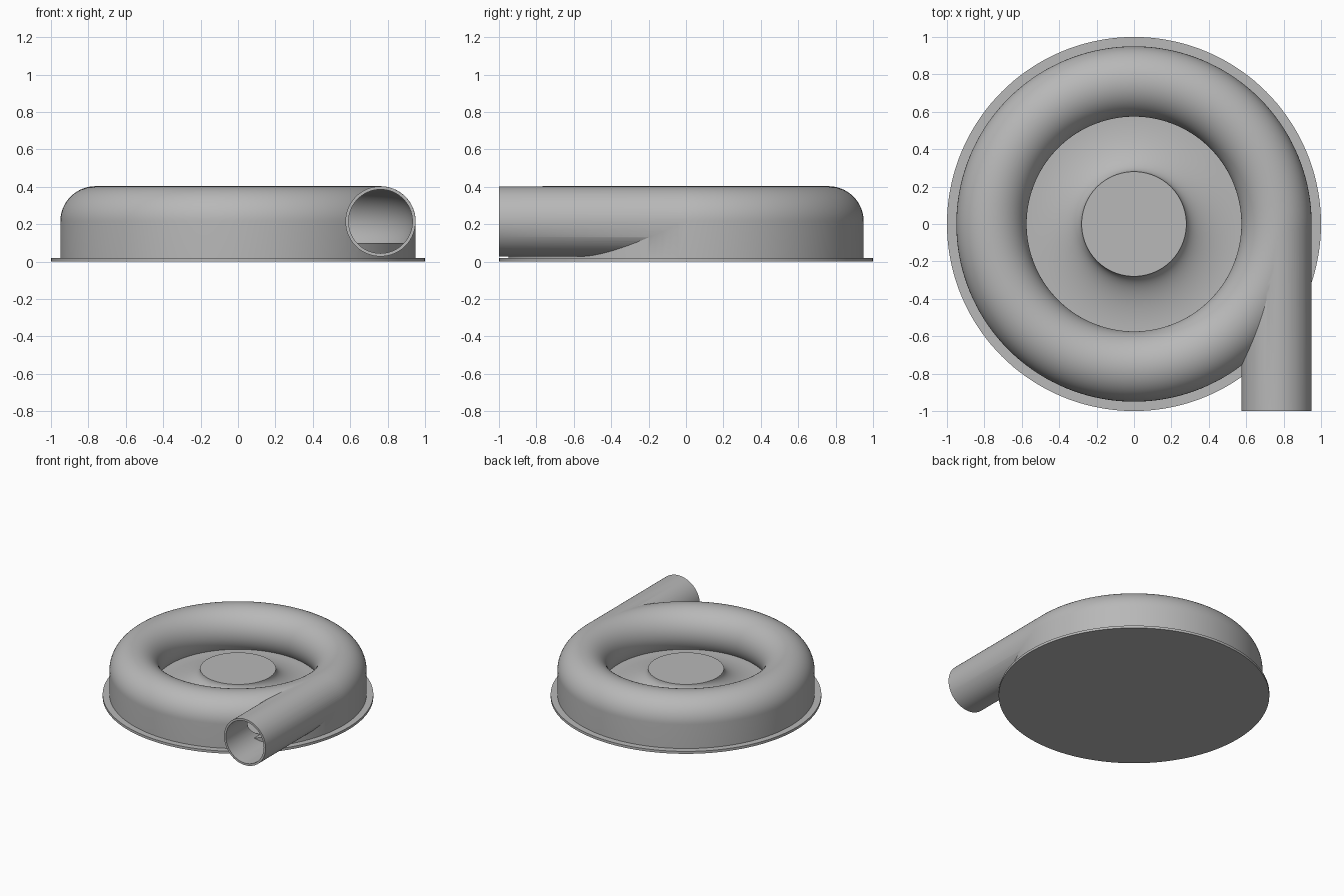
import bpy, bmesh
from math import pi, sin, cos, asin
from mathutils import Matrix, Vector

old = bpy.data.objects.get("Cube")
if old:
    bpy.data.objects.remove(old, do_unlink=True)

RING, TUBE, BORE, AXIS_Z = 0.762, 0.188, 0.171, 0.215
FLOOR, DISC_TOP, SEGMENTS = 0.10, 0.02, 144

grey = bpy.data.materials.new("plain grey")
grey.use_nodes = True
colour = (0.48, 0.48, 0.48, 1)
grey.diffuse_color = colour
for node in grey.node_tree.nodes:
    if node.type == 'BSDF_PRINCIPLED':
        node.inputs["Base Color"].default_value = colour


def make_object(name, bm):
    bmesh.ops.recalc_face_normals(bm, faces=bm.faces[:])
    mesh = bpy.data.meshes.new(name)
    bm.to_mesh(mesh)
    bm.free()
    mesh.materials.append(grey)
    obj = bpy.data.objects.new(name, mesh)
    bpy.context.collection.objects.link(obj)
    return obj


def lathe(name, profile):
    """Turn a closed (radius, height) outline around the z axis."""
    bm = bmesh.new()
    verts = [bm.verts.new((r, 0, z)) for r, z in profile]
    edges = [bm.edges.new((a, b)) for a, b in zip(verts, verts[1:] + verts[:1])]
    bmesh.ops.spin(bm, geom=verts + edges, cent=(0, 0, 0), axis=(0, 0, 1),
                   angle=2 * pi, steps=SEGMENTS, use_merge=True)
    bmesh.ops.remove_doubles(bm, verts=bm.verts[:], dist=1e-5)
    return make_object(name, bm)


def pipe(name, radius, y0, y1):
    """Solid cylinder along y on the outlet axis."""
    bm = bmesh.new()
    place = Matrix.Translation(Vector((RING, (y0 + y1) / 2, AXIS_Z))) @ Matrix.Rotation(pi / 2, 4, 'X')
    bmesh.ops.create_cone(bm, cap_ends=True, segments=96, radius1=radius,
                          radius2=radius, depth=y1 - y0, matrix=place)
    return make_object(name, bm)


def combine(obj, other, operation):
    mod = obj.modifiers.new(operation.lower(), 'BOOLEAN')
    mod.object, mod.operation, mod.solver = other, operation, 'EXACT'
    bpy.context.view_layer.update()
    graph = bpy.context.evaluated_depsgraph_get()
    result = bpy.data.meshes.new_from_object(obj.evaluated_get(graph))
    obj.modifiers.clear()
    obj.data = result
    bpy.data.objects.remove(other, do_unlink=True)


def arc(radius, start, end, steps):
    return [(RING + radius * cos(start + (end - start) * i / steps),
             AXIS_Z + radius * sin(start + (end - start) * i / steps))
            for i in range(steps + 1)]


# Flat mounting disc
base_disc = lathe("base_disc", [(0, 0), (1, 0), (1, DISC_TOP), (0, DISC_TOP)])

# Chamber floor with a flared central hub
HUB_R, HUB_TOP, FLARE_R = 0.28, 0.23, 0.57
flare = [(FLARE_R - (FLARE_R - HUB_R) * sin(t * pi / 40),
          HUB_TOP - (HUB_TOP - FLOOR) * cos(t * pi / 40)) for t in range(21)]
hub = lathe("floor_and_hub", [(0, 0.01), (0.945, 0.01), (0.945, FLOOR)] + flare + [(0, HUB_TOP)])

# Ring casing with a straight skirt, joined to the tangent outlet, then hollowed
foot = pi + asin((AXIS_Z - FLOOR) / TUBE)
outline = arc(TUBE, 0, foot, 44)
casing = lathe("ring_casing", [(RING + TUBE, 0.015)] + outline + [(outline[-1][0], 0.015)])
combine(casing, pipe("outlet_body", TUBE - 0.0005, -1, 0), 'UNION')
channel = lathe("channel_cutter", arc(BORE, 0, 2 * pi, 64)[:-1])
combine(casing, channel, 'DIFFERENCE')
combine(casing, pipe("bore_cutter", BORE - 0.0005, -1.1, 0), 'DIFFERENCE')

# Smooth shading with crisp edges
bpy.ops.object.select_all(action='DESELECT')
for obj in (base_disc, hub, casing):
    obj.select_set(True)
    bpy.context.view_layer.objects.active = obj
bpy.ops.object.shade_smooth_by_angle(angle=pi / 6)
